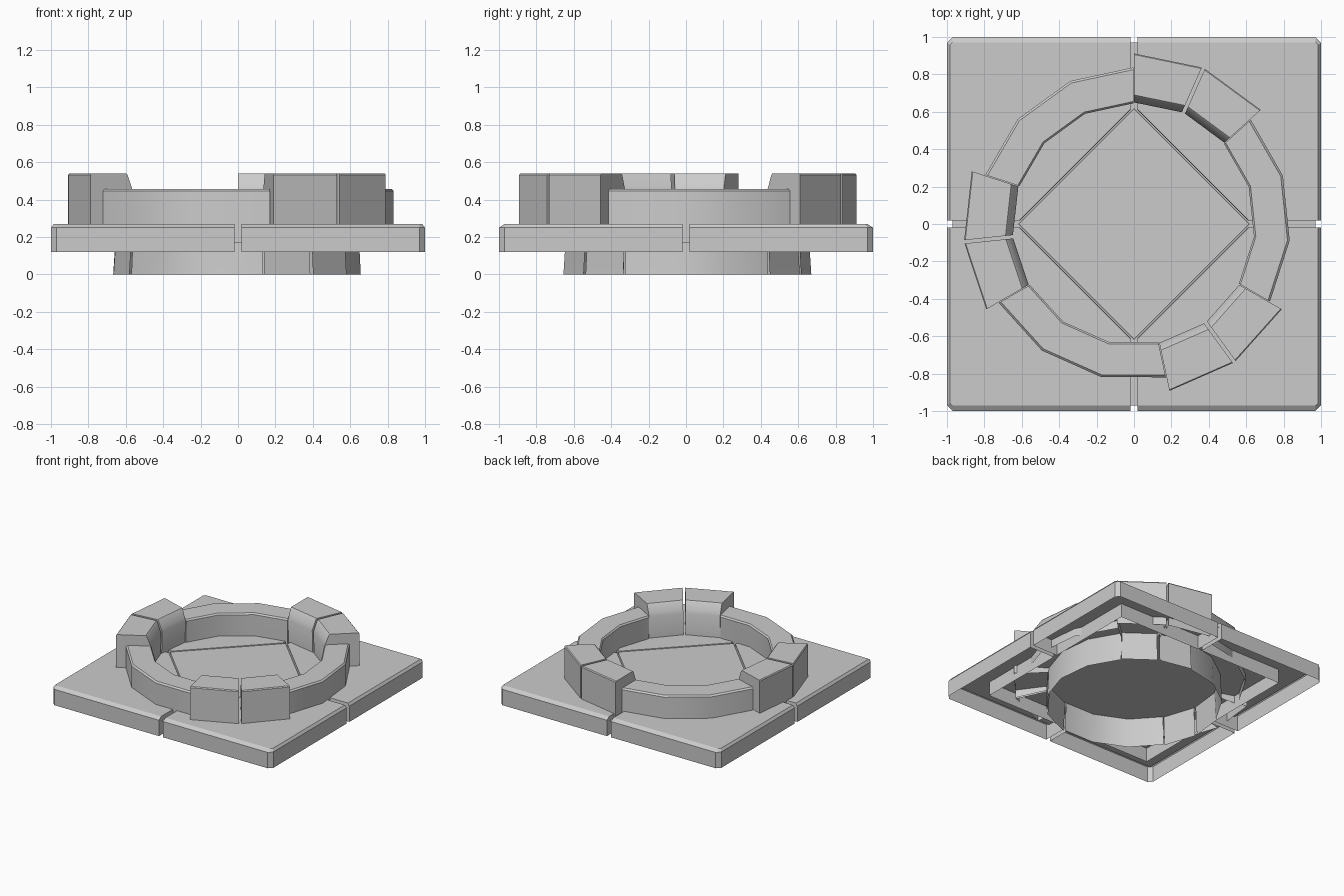
import bpy, bmesh, math
from mathutils import Vector

if "Cube" in bpy.data.objects:
    bpy.data.objects.remove(bpy.data.objects["Cube"])

FLOOR = 0.235


def make(name, verts, faces, fix_normals=True):
    me = bpy.data.meshes.new(name)
    me.from_pydata([tuple(v) for v in verts], [], faces)
    bm = bmesh.new()
    bm.from_mesh(me)
    bmesh.ops.remove_doubles(bm, verts=bm.verts, dist=1e-5)
    if fix_normals:
        bmesh.ops.recalc_face_normals(bm, faces=bm.faces)
    bm.to_mesh(me)
    bm.free()
    ob = bpy.data.objects.new(name, me)
    bpy.context.collection.objects.link(ob)
    return ob


def turn(p, quarter):
    for _ in range(quarter):
        p = (-p[1], p[0])
    return p


def offset_poly(pts, insets):
    """Move each edge of a CCW polygon inwards by its own inset."""
    n, out = len(pts), []
    lines = []
    for i in range(n):
        a, b = Vector(pts[i]), Vector(pts[(i + 1) % n])
        d = (b - a).normalized()
        lines.append((a + Vector((-d.y, d.x)) * insets[i], d))
    for i in range(n):
        (p, d), (q, e) = lines[i - 1], lines[i]
        t = (q - p).cross(e) / d.cross(e)
        out.append(tuple(p + d * t))
    return out


def tile(name, pts, insets, bottoms, top=0.27, rim=0.25):
    """Hollow paving tile: top, chamfer and side walls of chosen depth."""
    n = len(pts)
    inner = offset_poly(pts, insets)
    verts = [(x, y, top) for x, y in inner] + [(x, y, rim) for x, y in pts]
    faces = [list(range(n))]
    for i in range(n):
        j = (i + 1) % n
        faces.append([i, n + i, n + j, j])
        k = len(verts)
        verts += [(*pts[i], bottoms[i]), (*pts[j], bottoms[i])]
        faces.append([n + i, k, k + 1, n + j])
    return make(name, verts, faces)


# Four corner tiles, each with an inner skirt and short walls along the gaps
g, c, k = 0.018, 0.97, 0.77
corner = [(g, 0.612), (0.612, g), (1, g), (1, c), (c, 1), (g, 1)]
insets = [0.002, 0.002, 0.015, 0.02, 0.03, 0.002]
bottoms = [FLOOR, FLOOR, 0.12, 0.12, 0.12, FLOOR]
for q in range(4):
    tile(f"corner_tile_{q}", [turn(p, q) for p in corner],
         insets if q % 2 == 0 else insets[:2] + [0.03, 0.02, 0.015, 0.002],
         bottoms)
    path = [turn(p, q) for p in ((1, g), (k, g), (k, k), (g, k), (g, 1))]
    make(f"inner_skirt_{q}",
         [(x, y, z) for z in (0.12, FLOOR) for x, y in path],
         [[i, i + 1, i + 6, i + 5] for i in range(4)], False)

# Diamond tile in the middle
tile("centre_tile", [turn((0.62, 0), q) for q in range(4)],
     [0.002] * 4, [FLOOR] * 4, 0.268, 0.262)

# Sheet that closes the gaps between tiles
make("floor_sheet", [(*turn((0.97, 0.97), q), FLOOR) for q in range(4)],
     [[0, 1, 2, 3]])


def ring_part(name, profile, start, steps, pad0=0.0, pad1=0.0):
    """Sweep a (radius, z) profile round the 15-sided ring, capping the ends."""
    verts, faces, m = [], [], len(profile)
    for s in range(steps + 1):
        a = math.radians(start - 24 * s)
        radial = Vector((math.cos(a), math.sin(a)))
        cw = Vector((radial.y, -radial.x))
        shift = pad0 if s == 0 else (-pad1 if s == steps else 0)
        for r, z in profile:
            verts.append((*(radial * r + cw * shift), z))
    for s in range(steps):
        for i in range(m - 1):
            a = s * m + i
            faces.append([a, a + 1, a + m + 1, a + m])
    faces.append(list(range(1, m)))
    faces.append([steps * m + i for i in range(1, m)])
    ob = make(name, verts, faces)
    bpy.ops.object.select_all(action='DESELECT')
    ob.select_set(True)
    bpy.context.view_layer.objects.active = ob
    bpy.ops.object.shade_smooth_by_angle(angle=math.radians(30))
    return ob


# Ring: three pairs of raised blocks and three low arcs
low = [(0.66, 0.0), (0.65, 0.2), (0.645, 0.445), (0.655, 0.457),
       (0.825, 0.457), (0.837, 0.445), (0.837, 0.17)]
high = [(0.67, 0.0), (0.657, 0.2), (0.65, 0.45), (0.66, 0.475), (0.682, 0.532),
        (0.69, 0.54), (0.906, 0.54), (0.912, 0.532), (0.912, 0.17)]
for i in range(3):
    a = 90 - 120 * i
    ring_part(f"raised_block_{i}_a", high, a, 1, 0.0, 0.009)
    ring_part(f"raised_block_{i}_b", high, a - 24, 1, 0.009, 0.0)
    ring_part(f"low_arc_{i}", low, a - 48, 3, 0.004, 0.004)
